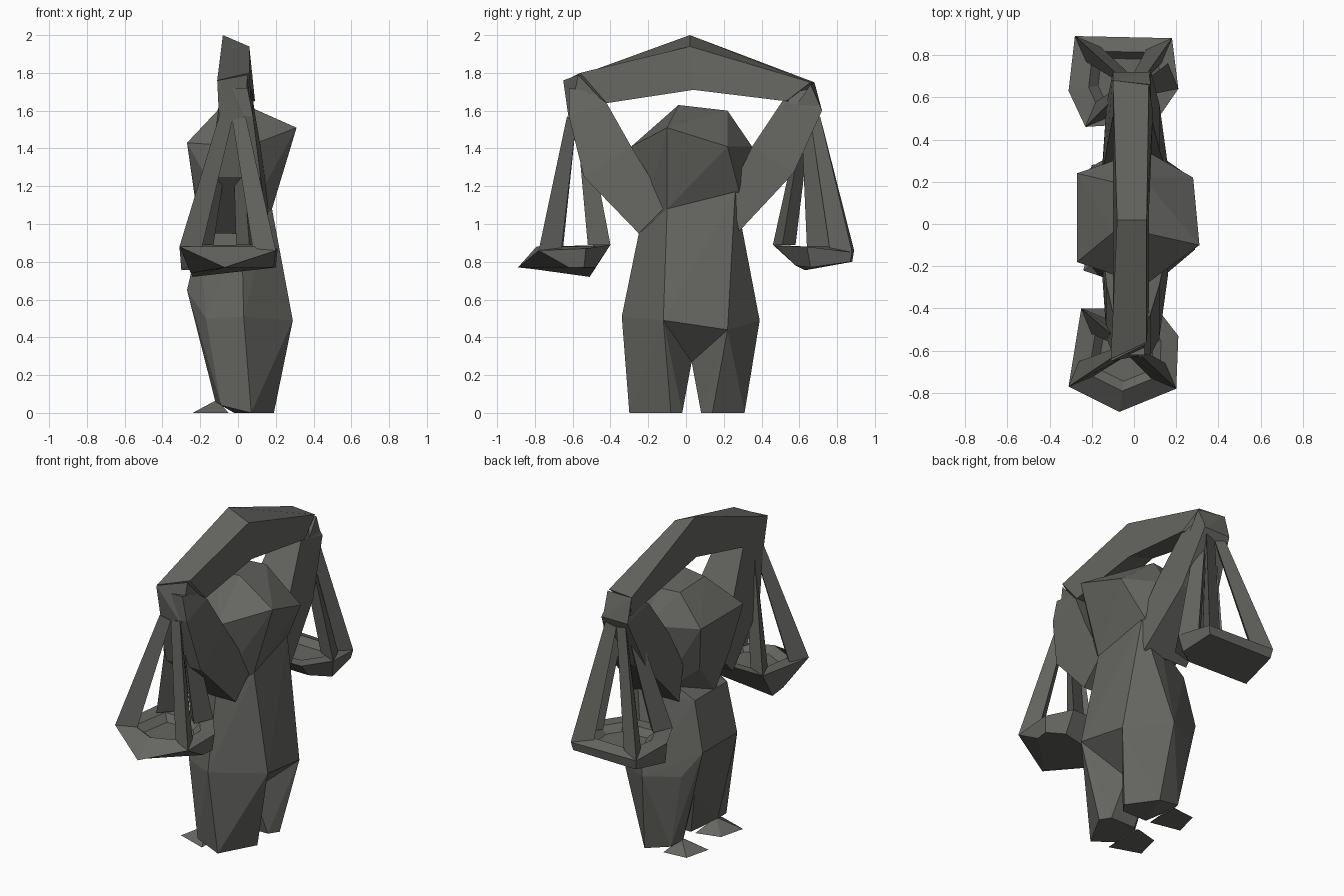
import bpy, bmesh
from mathutils import Vector

stone = bpy.data.materials.new("dark_stone")
stone.diffuse_color = (.13, .13, .12, 1)


def finish(name, bm):
    bmesh.ops.recalc_face_normals(bm, faces=bm.faces)
    me = bpy.data.meshes.new(name)
    bm.to_mesh(me)
    bm.free()
    me.materials.append(stone)
    ob = bpy.data.objects.new(name, me)
    bpy.context.collection.objects.link(ob)
    return ob


def hull(name, pts):
    bm = bmesh.new()
    vs = [bm.verts.new(p) for p in pts]
    r = bmesh.ops.convex_hull(bm, input=vs)
    junk = {v for v in r["geom_interior"] if isinstance(v, bmesh.types.BMVert)}
    bmesh.ops.delete(bm, geom=list(junk), context='VERTS')
    return finish(name, bm)


def loft(name, rings):
    bm = bmesh.new()
    rs = [[bm.verts.new(p) for p in r] for r in rings]
    n = len(rs[0])
    for a, b in zip(rs, rs[1:]):
        for i in range(n):
            j = (i + 1) % n
            bm.faces.new((a[i], a[j], b[j], b[i]))
    bm.faces.new(rs[0])
    bm.faces.new(rs[-1])
    return finish(name, bm)


# torso, narrowing at the waist
hull("hips", [(.29, -.12, .49), (.27, .22, .44), (.03, -.34, .51), (.03, .39, .49),
              (-.27, -.12, .65), (-.27, .22, .65), (-.17, -.24, .5), (-.17, .29, .5),
              (.02, -.25, .95), (.02, .28, .96), (.18, -.1, 1.08), (.16, .26, 1.17),
              (-.2, -.12, .95), (-.2, .2, .95), (.08, .03, .27), (-.08, .03, .27)])

# head and hunched shoulders
hull("head", [(.31, -.1, 1.51), (.28, .22, 1.41), (.04, -.04, 1.63), (.04, .22, 1.6),
              (.18, -.1, 1.08), (.16, .28, 1.18), (-.27, -.18, 1.43), (-.27, .24, 1.43),
              (-.1, -.04, 1.61), (-.1, .2, 1.6), (.05, -.29, 1.41), (.05, .35, 1.41),
              (-.22, -.12, 1.15), (-.22, .18, 1.15), (-.2, 0, .94), (0, -.25, .95), (0, .28, .96)])

# legs and flat feet pointing to -x
for side, out_t, out_b, in_b, hip, mid in (("left", (.03, -.34, .51), -.3, -.02, (.29, -.12, .49), -.14),
                                           ("right", (.03, .39, .49), .31, .08, (.27, .22, .44), .2)):
    hull(side + "_leg", [(.19, (mid + in_b) / 2, 0), (.15, in_b, 0), (.07, out_b, 0),
                         (-.02, in_b, 0), (-.09, out_b * .9, .04), (-.12, mid, .06), out_t, hip,
                         (-.27, -.12 if out_b < 0 else .22, .65),
                         (-.17, -.24 if out_b < 0 else .29, .5), (.08, .03, .27), (-.08, .03, .27)])
    hull(side + "_foot", [(-.11, mid, .07), (-.24, mid - .08, 0), (-.2, mid + .08, 0),
                          (-.05, out_b * .95, 0), (-.05, in_b, 0)])

# raised arms: waist, elbow and hand sections
for side, secs in (("left", [(-.25, .95, -.1, 1.1), (-.54, 1.25, -.29, 1.41), (-.62, 1.57, -.42, 1.64),
                             (-.62, 1.72, -.5, 1.70)]),
                   ("right", [(.28, .96, .24, 1.18), (.57, 1.27, .35, 1.41), (.72, 1.6, .51, 1.65),
                              (.67, 1.72, .58, 1.70)])):
    wid = [(-.15, .16), (-.13, .12), (-.1, .08), (-.08, .05)]
    loft(side + "_arm", [[(a, y0, z0), (b, y0, z0), (b, y1, z1), (a, y1, z1)]
                         for (y0, z0, y1, z1), (a, b) in zip(secs, wid)])

# bent carrying pole
loft("pole", [[(-.11, -.64, 1.76), (.06, -.56, 1.80), (.07, -.42, 1.64), (-.1, -.60, 1.60)],
              [(-.08, .02, 2.0), (.06, .02, 1.94), (.07, .04, 1.71), (-.1, .04, 1.76)],
              [(-.1, .68, 1.75), (.07, .66, 1.75), (.09, .53, 1.65), (-.1, .69, 1.64)]])
hull("left_pole_end", [(-.11, -.65, 1.76), (.05, -.57, 1.79), (-.1, -.62, 1.55), (.04, -.62, 1.55),
                       (.05, -.5, 1.55), (-.08, -.5, 1.55), (.06, -.44, 1.65)])
hull("right_pole_end", [(-.1, .68, 1.75), (.08, .66, 1.74), (-.1, .72, 1.6), (.07, .72, 1.6),
                        (.08, .53, 1.55), (-.06, .56, 1.55), (0, .65, 1.48)])

# hanging pans (outer rim, underside) with four straps each
pans = (("left", [(-.31, -.77, .88), (-.07, -.89, .77), (.2, -.78, .86), (.21, -.53, .87),
                  (.11, -.4, .89), (-.25, -.4, .89)],
         [(-.25, -.6, .74), (-.07, -.87, .77), (.19, -.62, .77), (.2, -.54, .77),
          (.1, -.48, .77), (-.24, -.51, .72)],
         (-.03, -.6, .89), (-.03, -.58, 1.55), (0, 2, 4, 5)),
        ("right", [(-.28, .89, .86), (.18, .88, .85), (.21, .64, .88), (.1, .48, .88),
                   (-.23, .46, .89), (-.31, .63, .88)],
         [(-.27, .88, .8), (.17, .87, .8), (.19, .66, .77), (.08, .58, .78),
          (-.22, .58, .79), (-.3, .63, .755)],
         (-.03, .68, .89), (-.01, .66, 1.55), (0, 1, 2, 4)))
for side, rim, base, mid, top, corners in pans:
    rim, mid, top = [Vector(p) for p in rim], Vector(mid), Vector(top)
    inner = [mid + (p - mid) * .66 for p in rim]
    for p in inner:
        p.z = .88
    floor = [mid + (p - mid) * .5 for p in rim]
    for p in floor:
        p.z = .84
    loft(side + "_pan", [base, rim, inner, floor])
    for k, i in enumerate(corners):
        p = rim[i]
        d = mid - p
        sx, sy = (1 if d.x > 0 else -1), (1 if d.y > 0 else -1)
        foot = [p + Vector((sx * a, sy * b, 0)) for a, b in ((0, 0), (.12, .05), (.05, .12))]
        end = [top + Vector((-sx * a, -sy * b, c)) for a, b, c in ((.07, .05, 0.02), (0, .04, 0), (.04, 0, 0))]
        loft(f"{side}_strap_{k}", [foot, end])
